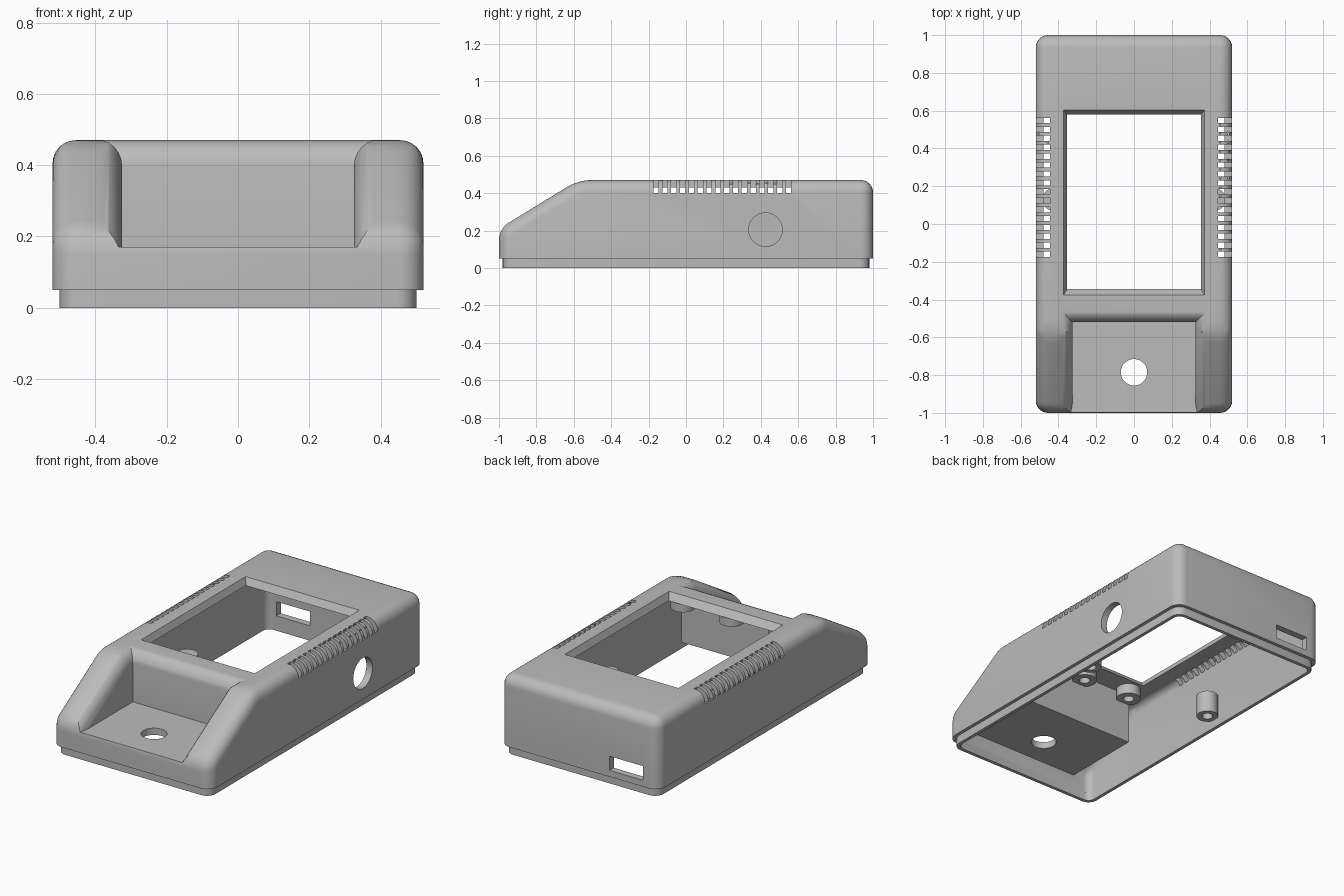
import bpy, bmesh, math
from mathutils import Matrix, Vector

if "Cube" in bpy.data.objects:
    bpy.data.objects.remove(bpy.data.objects["Cube"], do_unlink=True)

grey = bpy.data.materials.new("case grey")
grey.use_nodes = True
colour = (0.5, 0.5, 0.5, 1)
grey.diffuse_color = colour
grey.node_tree.nodes["Principled BSDF"].inputs["Base Color"].default_value = colour


def finish(bm, name):
    bmesh.ops.recalc_face_normals(bm, faces=bm.faces)
    mesh = bpy.data.meshes.new(name)
    bm.to_mesh(mesh)
    bm.free()
    mesh.materials.append(grey)
    obj = bpy.data.objects.new(name, mesh)
    bpy.context.collection.objects.link(obj)
    return obj


def prism(name, profile, x0, x1, radius=0, rule=None):
    """Side profile (y, z) extruded along x; edges picked by rule are rounded."""
    bm = bmesh.new()
    face = bm.faces.new([bm.verts.new((x0, y, z)) for y, z in profile])
    out = bmesh.ops.extrude_face_region(bm, geom=[face])
    moved = [v for v in out["geom"] if isinstance(v, bmesh.types.BMVert)]
    bmesh.ops.translate(bm, verts=moved, vec=(x1 - x0, 0, 0))
    bmesh.ops.recalc_face_normals(bm, faces=bm.faces)
    if rule:
        edges = [e for e in bm.edges if rule(e.verts[0].co, e.verts[1].co)]
        bmesh.ops.bevel(bm, geom=edges, offset=radius, offset_type='OFFSET',
                        segments=6, profile=0.5, affect='EDGES', clamp_overlap=True)
    return finish(bm, name)


def rect(y0, y1, z0, z1):
    return [(y0, z0), (y1, z0), (y1, z1), (y0, z1)]


def add_box(bm, lo, hi):
    lo, hi = Vector(lo), Vector(hi)
    size = hi - lo
    bmesh.ops.create_cube(bm, size=1, matrix=Matrix.Translation((lo + hi) / 2)
                          @ Matrix.Diagonal((*size, 1)))


def add_cylinder(bm, centre, radius, depth, axis="Z"):
    turn = Matrix.Rotation(math.pi / 2, 4, 'Y') if axis == "X" else Matrix()
    bmesh.ops.create_cone(bm, cap_ends=True, segments=40, radius1=radius, radius2=radius,
                          depth=depth, matrix=Matrix.Translation(centre) @ turn)


def cut(obj, cutter, keep=False):
    mod = obj.modifiers.new("cut", 'BOOLEAN')
    mod.operation, mod.solver, mod.object = 'DIFFERENCE', 'EXACT', cutter
    bpy.context.view_layer.update()
    graph = bpy.context.evaluated_depsgraph_get()
    mesh = bpy.data.meshes.new_from_object(obj.evaluated_get(graph))
    obj.modifiers.clear()
    obj.data = mesh
    if not keep:
        bpy.data.objects.remove(cutter, do_unlink=True)


def above(level):
    return lambda a, b: max(a.z, b.z) > level


# Outer body: sloped nose, all edges rounded but the bottom rim
body = prism("case_body", [(-1, .05), (1, .05), (1, .47), (-.575, .47), (-1, .21)],
             -.52, .52, .065, above(.06))

# Front tray recess, shaped by rounded cheeks and a rounded rear wall
recess = prism("recess_cutter", rect(-1.2, -.43, .17, .6), -.42, .42)
slope = [(-1.2, 0), (-.2, 0), (-.2, .473), (-.575, .473), (-1.2, .091)]
for side in (-1, 1):
    inner = side * .325
    cheek = prism("cheek_shape", slope, inner, side * .7, .075,
                  lambda a, b: abs(a.x - inner) < .001 and abs(b.x - inner) < .001
                  and min(a.z, b.z) > .05)
    cut(recess, cheek)
rear = prism("rear_wall_shape", rect(-.52, -.2, 0, .473), -.6, .6, .075,
             lambda a, b: max(a.y, b.y) < -.5 and min(a.z, b.z) > .4)
cut(recess, rear)
cut(body, recess)

# Hollow inside, leaving the tray floor and its walls
cavity = prism("cavity_cutter", [(-.96, -.1), (.96, -.1), (.96, .43), (-.555, .43), (-.96, .185)],
               -.48, .48, .04, above(0))
cut(cavity, prism("tray_block", rect(-1.2, -.48, .13, 1), -.365, .365))
cut(body, cavity, keep=True)

# Thin lip below the body
lip = prism("bottom_lip", rect(-.98, .98, 0, .052), -.5, .5, .055,
            lambda a, b: abs(a.z - b.z) > .01)
cut(lip, cavity)

# Display window with sloping sides
bm = bmesh.new()
rings = []
for z, x, y0, y1 in ((.38, .355, -.345, .58), (.43, .355, -.345, .58),
                     (.47, .372, -.375, .603), (.52, .372, -.375, .603)):
    rings.append([bm.verts.new(p) for p in ((-x, y0, z), (x, y0, z), (x, y1, z), (-x, y1, z))])
for low, high in zip(rings, rings[1:]):
    for i in range(4):
        j = (i + 1) % 4
        bm.faces.new((low[i], low[j], high[j], high[i]))
bm.faces.new(rings[0])
bm.faces.new(rings[-1])
cut(body, finish(bm, "window_cutter"))

# Vent slots along both top edges
bm = bmesh.new()
for side in (-1, 1):
    for i in range(16):
        y = -.16 + i * .0472
        xs = sorted((side * .445, side * .6))
        add_box(bm, (xs[0], y - .014, .4), (xs[1], y + .014, .6))
cut(body, finish(bm, "vent_cutter"))

# Tray hole, round side hole and rear socket opening
bm = bmesh.new()
add_cylinder(bm, (0, -.785, .16), .07, .2)
add_cylinder(bm, (.5, .425, .205), .09, .2, "X")
add_box(bm, (-.42, .9, .088), (-.2, 1.1, .172))
cut(body, finish(bm, "opening_cutter"))


# Screw bosses under the top and on the side walls
def boss(name, x, y, z0, z1, radius):
    bm = bmesh.new()
    add_cylinder(bm, (x, y, (z0 + z1) / 2), radius, z1 - z0)
    obj = finish(bm, name)
    bm = bmesh.new()
    add_cylinder(bm, (x, y, z0), .03, (z1 - z0) * 1.5)
    cut(obj, finish(bm, "screw_hole"))
    return obj


bosses = [boss("top_boss", x, -.43, .37, .44, .068) for x in (-.32, 0, .32)]
bosses += [boss("side_boss", x, .13, .05, .18, .06) for x in (-.425, .425)]

for obj in bpy.context.selected_objects:
    obj.select_set(False)
for obj in [body, lip] + bosses:
    obj.select_set(True)
    bpy.context.view_layer.objects.active = obj
bpy.ops.object.shade_smooth_by_angle(angle=math.radians(30))
